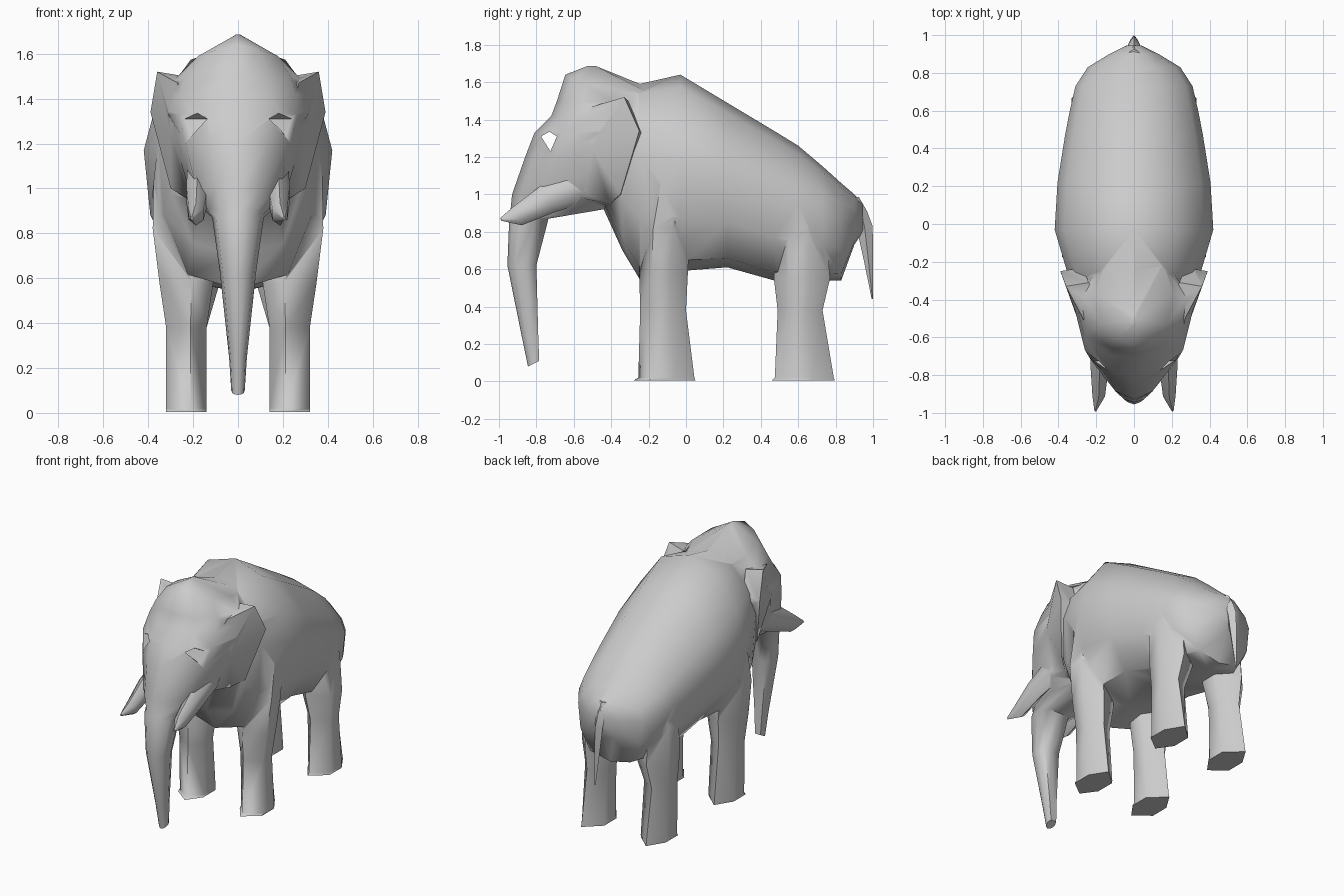
import bpy, bmesh, math
from mathutils import Vector

if "Cube" in bpy.data.objects:
    bpy.data.objects.remove(bpy.data.objects["Cube"])

grey = bpy.data.materials.new("hide grey")
grey.diffuse_color = (0.6, 0.6, 0.6, 1)
grey.use_nodes = True
grey.node_tree.nodes["Principled BSDF"].inputs["Base Color"].default_value = grey.diffuse_color


def make(name, verts, faces):
    mesh = bpy.data.meshes.new(name)
    mesh.from_pydata([tuple(v) for v in verts], [], faces)
    bm = bmesh.new()
    bm.from_mesh(mesh)
    bmesh.ops.remove_doubles(bm, verts=bm.verts, dist=0.0005)
    bmesh.ops.recalc_face_normals(bm, faces=bm.faces)
    bm.to_mesh(mesh)
    bm.free()
    obj = bpy.data.objects.new(name, mesh)
    bpy.context.collection.objects.link(obj)
    mesh.materials.append(grey)
    return obj


def loft(name, rings):
    """Skin a list of closed rings and cap both ends."""
    n = len(rings[0])
    verts = [v for r in rings for v in r]
    faces = [(a * n + i, a * n + (i + 1) % n, (a + 1) * n + (i + 1) % n, (a + 1) * n + i)
             for a in range(len(rings) - 1) for i in range(n)]
    faces += [tuple(range(n)), tuple(range(len(verts) - n, len(verts)))]
    return make(name, verts, faces)


def both(half):
    """Complete a half outline running from x=0 to x=0 by mirroring it."""
    return half + [(-p[0], p[1], p[2]) for p in half[-2:0:-1]]


def boolean(obj, other, op):
    m = obj.modifiers.new("join", 'BOOLEAN')
    m.operation, m.object, m.solver = op, other, 'EXACT'
    bpy.context.view_layer.objects.active = obj
    bpy.ops.object.modifier_apply(modifier=m.name)
    bpy.data.objects.remove(other)


def smooth(obj, angle):
    bpy.ops.object.select_all(action='DESELECT')
    obj.select_set(True)
    bpy.context.view_layer.objects.active = obj
    bpy.ops.object.shade_smooth_by_angle(angle=math.radians(angle))


# Body: upright sections (y, top, widest height, bottom, half width)
SECTION = [(0, 1), (.5, .86), (.88, .4), (1, 0), (.93, -.5), (.63, -.9), (0, -1)]


def body_ring(y, top, mid, bottom, w):
    return both([(w * u, y, mid + v * (top - mid if v > 0 else mid - bottom)) for u, v in SECTION])


body = loft("body", [body_ring(*r) for r in [
    (-.44, 1.52, 1.25, .92, .23), (-.34, 1.56, 1.24, .70, .315), (-.25, 1.59, 1.22, .55, .355),
    (-.03, 1.64, 1.17, .59, .42), (.22, 1.49, 1.10, .61, .405), (.47, 1.34, 1.0, .54, .365),
    (.60, 1.26, .95, .54, .34), (.73, 1.15, .92, .54, .31), (.83, 1.06, .88, .54, .245),
    (.90, 1.0, .88, .73, .13), (.945, .95, .88, .80, .04)]])

# Legs: level sections (z, front y, back y, inner x, outer x)
LEG = [(.4, 0), (1, .25), (1, .65), (.6, 1), (0, .7), (0, .3)]
FRONT = [(.005, -.28, .05, .14, .32), (.02, -.255, .045, .14, .32), (.38, -.245, 0, .14, .32),
         (.58, -.25, .01, .11, .35), (.82, -.24, .02, .13, .38), (1.08, -.18, .02, .15, .375)]
BACK = [(.005, .46, .795, .14, .32), (.02, .475, .79, .14, .32), (.38, .49, .73, .14, .32),
        (.55, .47, .77, .09, .332), (.80, .47, .75, .10, .325), (.98, .48, .70, .10, .29)]
for rows in (FRONT, BACK):
    for side in (1, -1):
        leg = loft("leg", [[(side * (xi + u * (xo - xi)), yf + v * (yb - yf), z) for u, v in LEG]
                           for z, yf, yb, xi, xo in rows])
        boolean(body, leg, 'UNION')

# Head and trunk: level sections (z, front y, back y, half width, middle lift, back lift)
FACE = [(0, 0), (.45, .08), (.84, .27), (1, .65), (.7, 1), (0, 1)]


def head_ring(z, yf, yb, w, lift=0, back=0):
    return both([(w * u, yf + v * (yb - yf), z + lift * (1 - u) + back * v) for u, v in FACE])


head = loft("head_and_trunk", [head_ring(*r) for r in [
    (.08, -.845, -.785, .03, 0, .03), (.25, -.88, -.79, .04), (.62, -.955, -.80, .08),
    (.87, -.945, -.735, .115), (.90, -.94, -.44, .16, 0, .02), (1.0, -.93, -.36, .22),
    (1.2, -.86, -.30, .28), (1.33, -.81, -.28, .31), (1.42, -.72, -.26, .31),
    (1.50, -.69, -.23, .28, 0, -.02), (1.60, -.645, -.22, .21, .04, -.06),
    (1.685, -.53, -.48, .01)]])

# Eye sockets: one slot through the head
EYE = [(-.775, 1.31), (-.73, 1.335), (-.69, 1.31), (-.725, 1.23)]
slot = loft("eye_cutter", [[(x, y, z) for y, z in EYE] for x in (-1, 1)])
boolean(head, slot, 'DIFFERENCE')

# Ears: flared wedges growing out of the cheeks
EAR = [(.27, -.50, 1.47), (.36, -.33, 1.52), (.39, -.25, 1.34), (.30, -.35, 1.0),
       (.22, -.41, .95), (.19, -.66, 1.0), (.225, -.66, 1.2), (.255, -.60, 1.38)]
for side in (1, -1):
    outer = [(side * x, y, z) for x, y, z in EAR]
    inner = [(side * (x - .12), y + .02, z - .02) for x, y, z in EAR]
    n = len(EAR)
    verts = outer + inner + [(side * .30, -.50, 1.24), (side * .18, -.48, 1.22)]
    faces = []
    for i in range(n):
        j = (i + 1) % n
        faces += [(i, j, n + j, n + i), (i, j, 2 * n), (n + j, n + i, 2 * n + 1)]
    boolean(head, make("ear", verts, faces), 'UNION')
boolean(body, head, 'UNION')

# Tusks: tapering six-sided horns with broad roots inside the cheeks
TUSK = [(.155, -.49, 1.09, .11), (.182, -.74, .975, .08), (.187, -.90, .885, .055),
        (.205, -.99, .867, .008)]
for side, label in ((1, "left"), (-1, "right")):
    pts = [Vector((side * x, y, z)) for x, y, z, r in TUSK]
    rings = []
    for i, p in enumerate(pts):
        d = (pts[min(i + 1, 3)] - pts[max(i - 1, 0)]).normalized()
        a = d.cross(Vector((1, 0, 0))).normalized()
        b = d.cross(a)
        r = TUSK[i][3]
        rings.append([p + r * (math.cos(k * math.pi / 3) * a + .7 * math.sin(k * math.pi / 3) * b)
                      for k in range(6)])
    smooth(loft(label + "_tusk", rings), 60)

body.name = "body_head_and_legs"
smooth(body, 65)

# Tail: thin hanging wedge
TAIL = [(.44, .993, 1.0, .004), (.65, .95, 1.0, .02), (.83, .91, .998, .03),
        (.91, .90, .968, .035), (.985, .89, .925, .03)]
smooth(loft("tail", [[(0, a, z), (w, (a + b) / 2, z), (0, b, z), (-w, (a + b) / 2, z)]
                     for z, a, b, w in TAIL]), 60)
